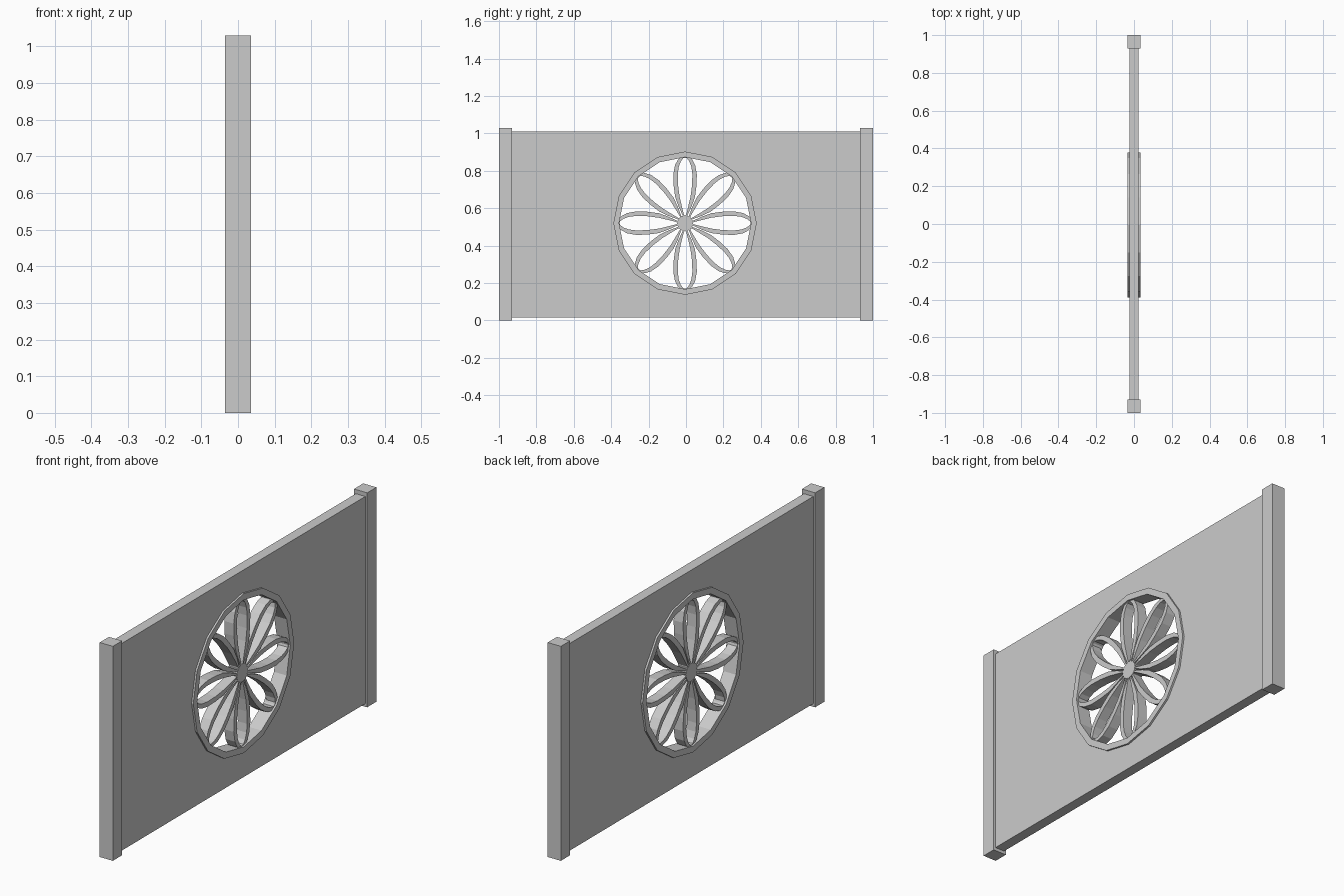
import bpy, bmesh, math

if "Cube" in bpy.data.objects:
    bpy.data.objects.remove(bpy.data.objects["Cube"])

CY, CZ = -0.005, 0.52   # centre of the rose window
SIDES = 16


def finish(name, bm):
    bmesh.ops.recalc_face_normals(bm, faces=bm.faces)
    mesh = bpy.data.meshes.new(name)
    bm.to_mesh(mesh)
    bm.free()
    obj = bpy.data.objects.new(name, mesh)
    bpy.context.collection.objects.link(obj)
    return obj


def box(name, hx, y0, y1, z0, z1):
    bm = bmesh.new()
    bmesh.ops.create_cube(bm, size=1)
    for v in bm.verts:
        v.co = (v.co.x * 2 * hx, (y0 + y1) / 2 + v.co.y * (y1 - y0),
                (z0 + z1) / 2 + v.co.z * (z1 - z0))
    return finish(name, bm)


def circle(r, n=SIDES):
    return [(r * math.cos(2 * math.pi * i / n), r * math.sin(2 * math.pi * i / n))
            for i in range(n)]


def disc(name, r, hx):
    bm = bmesh.new()
    rings = [[bm.verts.new((x, CY + a, CZ + b)) for a, b in circle(r)] for x in (-hx, hx)]
    for ring in rings:
        bm.faces.new(ring)
    for i in range(SIDES):
        j = (i + 1) % SIDES
        bm.faces.new((rings[0][i], rings[0][j], rings[1][j], rings[1][i]))
    return finish(name, bm)


def frame(name, outer, inner, hx, angle=0.0):
    """Closed band between two matching outlines, extruded along x."""
    bm = bmesh.new()
    c, s = math.cos(angle), math.sin(angle)
    loops = [[bm.verts.new((x, CY + a * c - b * s, CZ + a * s + b * c)) for a, b in pts]
             for pts, x in ((outer, -hx), (outer, hx), (inner, hx), (inner, -hx))]
    n = len(outer)
    for k in range(4):
        p, q = loops[k], loops[(k + 1) % 4]
        for i in range(n):
            j = (i + 1) % n
            bm.faces.new((p[i], p[j], q[j], q[i]))
    return finish(name, bm)


def mirrored(half):
    return half + [(a, -b) for a, b in half[-2:0:-1]]


# End posts
for side, y0, y1 in (("left", -1.0, -0.93), ("right", 0.93, 1.0)):
    box(side + "_post", 0.035, y0, y1, 0, 1.03)

# Wall panel with round opening
panel = box("wall_panel", 0.025, -0.935, 0.935, 0.015, 1.01)
cutter = disc("opening_cutter", 0.37, 0.2)
mod = panel.modifiers.new("opening", 'BOOLEAN')
mod.operation = 'DIFFERENCE'
mod.solver = 'EXACT'
mod.object = cutter
bpy.context.view_layer.objects.active = panel
panel.select_set(True)
bpy.ops.object.modifier_apply(modifier=mod.name)
bpy.data.objects.remove(cutter)

# Window rim
frame("window_rim", circle(0.383), circle(0.353), 0.034)

# Petal tracery (radius, half width)
outer = mirrored([(0.025, 0), (0.04, 0.012), (0.09, 0.035), (0.14, 0.053), (0.2, 0.061),
                  (0.26, 0.063), (0.31, 0.054), (0.34, 0.038), (0.36, 0.018), (0.365, 0)])
inner = mirrored([(0.04, 0), (0.046, 0.006), (0.09, 0.017), (0.14, 0.029), (0.2, 0.037),
                  (0.26, 0.039), (0.3, 0.034), (0.33, 0.023), (0.347, 0.01), (0.35, 0)])
for i in range(8):
    frame(f"petal_{i + 1}", outer, inner, 0.025, i * math.pi / 4)

# Centre hub
disc("hub", 0.042, 0.026)
